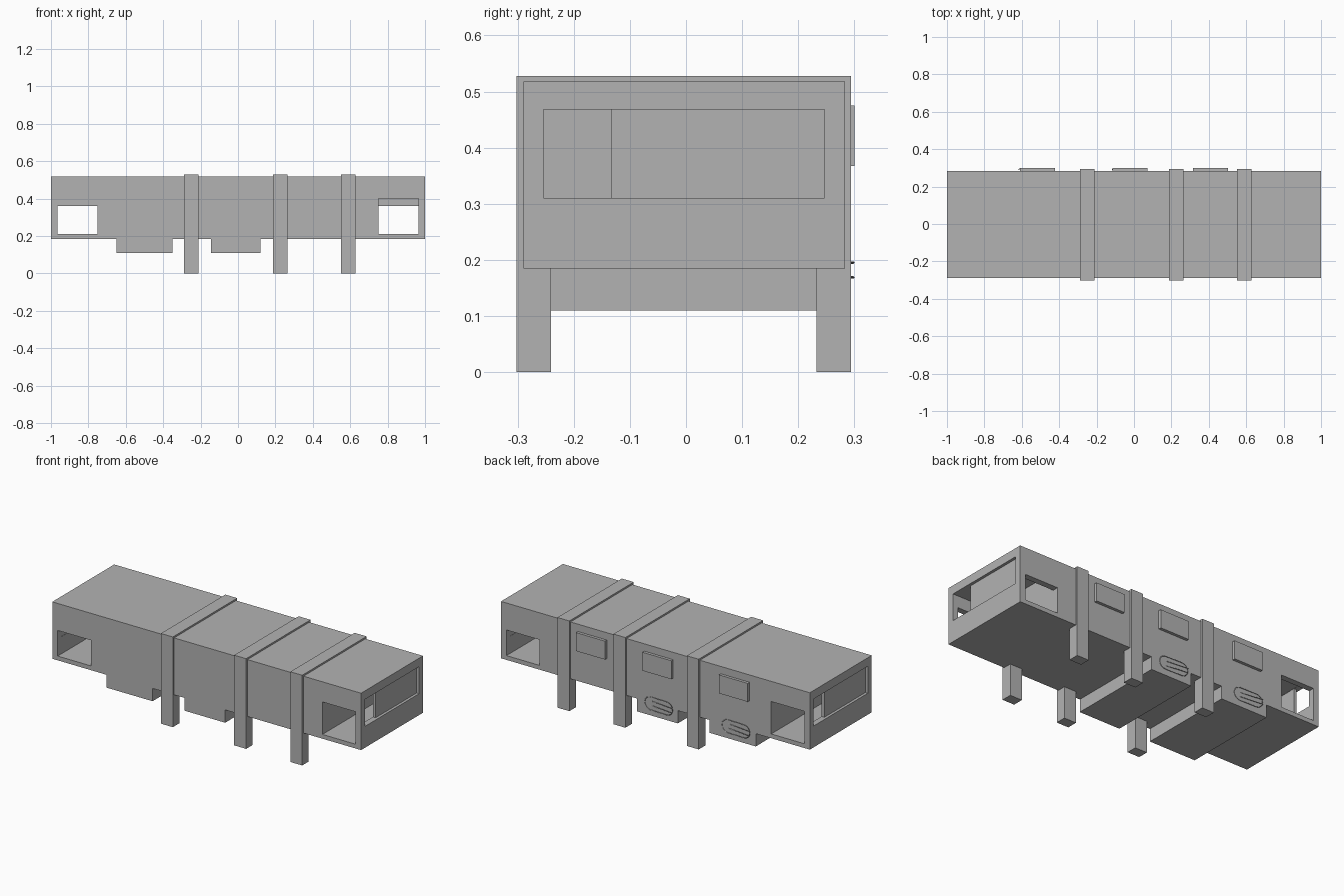
import bpy, bmesh, math
from mathutils import Vector

if "Cube" in bpy.data.objects:
    bpy.data.objects.remove(bpy.data.objects["Cube"])

YC = -0.0035                       # body centre line in y
Y0, Y1 = -0.29, 0.283              # body side planes
Z0, Z1 = 0.185, 0.518              # body underside and roof

# dark grey paint for every part
grey = bpy.data.materials.new("dark_grey")
grey.diffuse_color = (0.45, 0.45, 0.45, 1)
grey.use_nodes = True
grey.node_tree.nodes["Principled BSDF"].inputs["Base Color"].default_value = grey.diffuse_color


def box(name, x, y, z):
    """Axis-aligned box from (min, max) ranges."""
    bm = bmesh.new()
    bmesh.ops.create_cube(bm, size=1)
    for v in bm.verts:
        v.co = Vector([(r[0] + r[1]) / 2 + c * abs(r[1] - r[0])
                       for r, c in zip((x, y, z), v.co)])
    me = bpy.data.meshes.new(name)
    bm.to_mesh(me)
    bm.free()
    me.materials.append(grey)
    ob = bpy.data.objects.new(name, me)
    bpy.context.collection.objects.link(ob)
    return ob


def end_box(name, s, x, y, z):
    """Box at the right end (s=1) or turned half a circle to the left end (s=-1)."""
    if s < 0:
        x = (-x[1], -x[0])
        y = (2 * YC - y[1], 2 * YC - y[0])
    return box(name, x, y, z)


def cut(target, cutter):
    mod = target.modifiers.new("cut", 'BOOLEAN')
    mod.operation = 'DIFFERENCE'
    mod.solver = 'EXACT'
    mod.object = cutter
    bpy.context.view_layer.objects.active = target
    bpy.ops.object.modifier_apply(modifier=mod.name)
    bpy.data.objects.remove(cutter)


# long body with a hollow cabin and openings at both ends
body = box("body", (-1, 1), (Y0, Y1), (Z0, Z1))
for s in (1, -1):
    cut(body, end_box("cabin_cutter", s, (0.749, 0.966), (-0.255, 0.248), (0.209, 0.469)))
    cut(body, end_box("front_opening_cutter", s, (0.75, 0.965), (-0.35, -0.2), (0.21, 0.40)))
    cut(body, end_box("back_opening_cutter", s, (0.75, 0.965), (0.2, 0.35), (0.21, 0.36)))
    cut(body, end_box("end_window_cutter", s, (0.94, 1.05), (-0.254, 0.247), (0.31, 0.468)))
    # recessed fixed pane beside the open part of the window
    end_box("end_window_pane", s, (0.967, 0.984), (-0.133, 0.247), (0.31, 0.468))

# boxes hanging below the body
for x in ((-0.65, -0.35), (-0.145, 0.12)):
    box("underside_box", x, (Y0, Y1), (0.11, Z0))


# arched frames wrapped over the body, ending in legs
def arch(x0, x1):
    outline = [(-0.302, 0), (-0.302, 0.528), (0.294, 0.528), (0.294, 0),
               (0.233, 0), (0.233, 0.467), (-0.241, 0.467), (-0.241, 0)]
    bm = bmesh.new()
    face = bm.faces.new([bm.verts.new((x0, y, z)) for y, z in outline])
    ext = bmesh.ops.extrude_face_region(bm, geom=[face])
    for v in ext["geom"]:
        if isinstance(v, bmesh.types.BMVert):
            v.co.x = x1
    bmesh.ops.recalc_face_normals(bm, faces=bm.faces[:])
    me = bpy.data.meshes.new("leg_frame")
    bm.to_mesh(me)
    bm.free()
    me.materials.append(grey)
    bpy.context.collection.objects.link(bpy.data.objects.new("leg_frame", me))


for x in (-0.288, 0.187, 0.55):
    arch(x, x + 0.077)

# raised panels on the back wall
for x in (-0.61, -0.115, 0.315):
    box("back_panel", (x, x + 0.187), (Y1 - 0.005, 0.30), (0.367, 0.475))


# thin rounded grilles on the back: a flat ring crossed by two slanting bars
def grille(cx, cz, half_w=0.092, r=0.038):
    cu = bpy.data.curves.new("back_grille", 'CURVE')
    cu.dimensions = '3D'
    cu.bevel_depth = 0.002
    cu.bevel_resolution = 0
    cu.use_fill_caps = True
    cu.materials.append(grey)

    def wire(points, cyclic, tilt):
        sp = cu.splines.new('POLY')
        sp.points.add(len(points) - 1)
        for p, (x, z) in zip(sp.points, points):
            p.co = (cx + x, 0.288 - x * tilt, cz + z, 1)
        sp.use_cyclic_u = cyclic

    n = 8
    ring = []
    for side, start in ((1, -90), (-1, 90)):
        for i in range(n + 1):
            a = math.radians(start + 180 * i / n)
            ring.append((side * (half_w - r) + r * math.cos(a), r * math.sin(a)))
    wire(ring, True, 0.03)
    for z in (-0.013, 0.013):
        w = half_w - r + math.sqrt(r * r - z * z)
        wire([(-w, z), (w, z)], False, 0.12)
    bpy.context.collection.objects.link(bpy.data.objects.new("back_grille", cu))


for x in (-0.525, -0.025):
    grille(x, 0.182)
